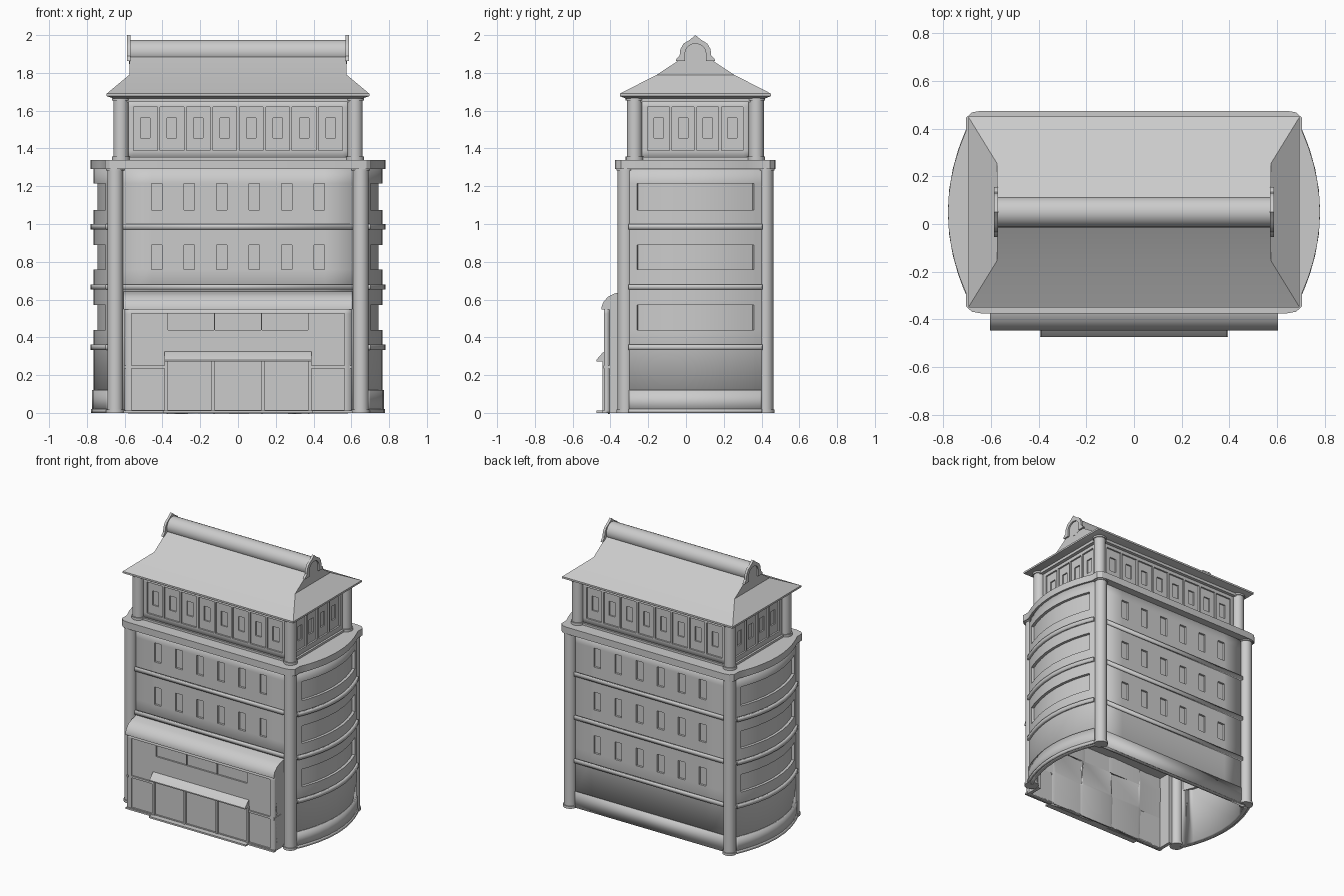
import bpy, bmesh, math
from mathutils import Matrix

cube = bpy.data.objects.get("Cube")
if cube:
    bpy.data.objects.remove(cube, do_unlink=True)

STONE = (0.6, 0.6, 0.6, 1)
mat = bpy.data.materials.new("light grey stone")
mat.use_nodes = True
mat.diffuse_color = STONE
mat.node_tree.nodes["Principled BSDF"].inputs["Base Color"].default_value = STONE

MID = 0.05          # depth centre of the building
made = []


def finish(name, bm, fix=True):
    if fix:
        bmesh.ops.recalc_face_normals(bm, faces=bm.faces[:])
    mesh = bpy.data.meshes.new(name)
    bm.to_mesh(mesh)
    bm.free()
    mesh.materials.append(mat)
    ob = bpy.data.objects.new(name, mesh)
    bpy.context.collection.objects.link(ob)
    made.append(ob)
    return ob


def prism(name, pts, lo, hi, along_x=False):
    """Extrude an outline upwards, or a (y, z) outline along x."""
    bm = bmesh.new()
    place = (lambda a, b, h: (h, a, b)) if along_x else (lambda a, b, h: (a, b, h))
    low = [bm.verts.new(place(a, b, lo)) for a, b in pts]
    top = [bm.verts.new(place(a, b, hi)) for a, b in pts]
    bm.faces.new(low)
    bm.faces.new(top)
    for i in range(len(pts)):
        j = (i + 1) % len(pts)
        bm.faces.new((low[i], low[j], top[j], top[i]))
    return finish(name, bm)


def box(name, x0, x1, y0, y1, z0, z1):
    return prism(name, [(x0, y0), (x1, y0), (x1, y1), (x0, y1)], z0, z1)


def wall(name, plan, u0, u1, z0, z1, cuts=(), extra=(), thick=0.03, out=False):
    """Wall following plan(u); each cut level is (rectangles, depth) sunk into it."""
    us, zs = {u0, u1, *extra}, {z0, z1}
    for rects, _ in cuts:
        for a, b, c, d in rects:
            us.update((a, b))
            zs.update((c, d))
    us, zs = sorted(us), sorted(zs)
    bm = bmesh.new()
    grid = [[bm.verts.new((*plan(u), z)) for z in zs] for u in us]
    cells = []
    for i in range(len(us) - 1):
        for j in range(len(zs) - 1):
            f = bm.faces.new((grid[i][j], grid[i + 1][j], grid[i + 1][j + 1], grid[i][j + 1]))
            cells.append((f, (us[i] + us[i + 1]) / 2, (zs[j] + zs[j + 1]) / 2))
    bm.normal_update()
    for rects, depth in cuts:
        sunk = [f for f, u, z in cells
                if any(a < u < b and c < z < d for a, b, c, d in rects)]
        bmesh.ops.inset_region(bm, faces=sunk, thickness=0, depth=-depth, use_even_offset=True)
    ob = finish(name, bm, fix=False)
    mod = ob.modifiers.new("Thickness", "SOLIDIFY")
    mod.thickness = thick
    mod.offset = 1 if out else -1
    return ob


def turned(plan):
    """The same wall on the opposite side of the building."""
    def other(u):
        x, y = plan(u)
        return -x, 2 * MID - y
    return other


def column(name, x, y, z0, z1, r, foot):
    bm = bmesh.new()
    for lo, hi, rad in ((z0, z1, r), (z0, z0 + 0.018, foot), (z1 - 0.018, z1, foot)):
        bmesh.ops.create_cone(bm, cap_ends=True, segments=24, radius1=rad, radius2=rad,
                              depth=hi - lo, matrix=Matrix.Translation((x, y, (lo + hi) / 2)))
    return finish(name, bm)


def bulge(y):
    return 0.69 + 0.075 * (1 - ((y - MID) / 0.34) ** 2)


# Main block: flat front and back, bowed ends
def front(u):
    return u, -0.32


def end(u):
    return bulge(u), u


STOREYS = [(0.44, 0.57), (0.76, 0.89), (1.075, 1.215)]
LEDGES = [0.333, 0.653, 0.972]
COLS = [-0.43, -0.258, -0.086, 0.086, 0.258, 0.43]


def windows(levels):
    return [(x - 0.028, x + 0.028, a, b) for a, b in levels for x in COLS]


wall("front_wall", front, -0.65, 0.65, 0.55, 1.3, [(windows(STOREYS[1:]), 0.015)])
wall("back_wall", turned(front), -0.65, 0.65, 0, 1.3, [(windows(STOREYS), 0.015)])
arc = [MID + 0.36 * math.sin(math.radians(a)) for a in range(-75, 76, 15)]
for side, plan in (("left", end), ("right", turned(end))):
    bays = [(-0.26, 0.36, a, b) for a, b in STOREYS]
    wall(side + "_bowed_wall", plan, -0.31, 0.41, 0, 1.3, [(bays, 0.02)], arc)
    wall(side + "_plinth", plan, -0.29, 0.39, 0, 0.12, extra=arc, thick=0.008, out=True)
    wall(side + "_foot", plan, -0.29, 0.39, 0, 0.02, extra=arc, thick=0.014, out=True)
    for z in LEDGES:
        wall(side + "_ledge", plan, -0.295, 0.395, z, z + 0.028, extra=arc, thick=0.016, out=True)
for z in LEDGES:
    wall("back_ledge", turned(front), -0.61, 0.61, z, z + 0.028, thick=0.015, out=True)
    if z > 0.5:
        wall("front_ledge", front, -0.61, 0.61, z, z + 0.028, thick=0.015, out=True)
wall("back_plinth", turned(front), -0.61, 0.61, 0, 0.12, thick=0.005, out=True)

# Parapet slab with rounded corners
half = [(0.64, -0.375), (0.68, -0.368), (0.705, -0.345)]
half += [(bulge(y) + 0.015, y) for y in [-0.29 + 0.068 * i for i in range(11)]]
half += [(x, 2 * MID - y) for x, y in reversed(half[:3])]
prism("parapet", half + [(-x, y) for x, y in reversed(half)], 1.29, 1.34)

# Corner columns of both tiers
for sx in (-1, 1):
    for sy in (-1, 1):
        column("corner_column", sx * 0.65, MID + sy * 0.37, 0, 1.3, 0.042, 0.048)
        column("upper_column", sx * 0.62, MID + sy * 0.322, 1.34, 1.672, 0.04, 0.047)


# Upper storey with framed panels
def upper_front(u):
    return u, MID - 0.322


def upper_end(u):
    return 0.62, u


def panels(centres, w):
    big = [(c - w, c + w, 1.39, 1.62) for c in centres]
    small = [(c - 0.025, c + 0.025, 1.455, 1.56) for c in centres]
    return [(big, 0.012), (small, 0.01)]


long_side = panels([-0.49 + 0.14 * i for i in range(8)], 0.063)
short_side = panels([MID - 0.195 + 0.13 * i for i in range(4)], 0.058)
for label, turn in (("front", lambda p: p), ("back", turned)):
    wall("upper_" + label + "_wall", turn(upper_front), -0.62, 0.62, 1.34, 1.67, long_side)
for label, turn in (("left", lambda p: p), ("right", turned)):
    wall("upper_" + label + "_wall", turn(upper_end), MID - 0.322, MID + 0.322,
         1.34, 1.67, short_side)
box("cornice", -0.645, 0.645, MID - 0.345, MID + 0.345, 1.645, 1.67)
box("upper_base", -0.635, 0.635, MID - 0.335, MID + 0.335, 1.335, 1.355)

# Hipped roof lofted from rectangles
bm = bmesh.new()
rings = []
for hx, hy, z in ((0.66, 0.37, 1.665), (0.695, 0.4, 1.677), (0.695, 0.4, 1.69),
                  (0.575, 0.205, 1.79), (0.575, 0.06, 1.885)):
    rings.append([bm.verts.new((sx * hx, MID + sy * hy, z))
                  for sx, sy in ((-1, -1), (1, -1), (1, 1), (-1, 1))])
for a, b in zip(rings, rings[1:]):
    for i in range(4):
        j = (i + 1) % 4
        bm.faces.new((a[i], a[j], b[j], b[i]))
bm.faces.new(rings[0])
bm.faces.new(rings[-1])
finish("roof", bm)

# Ridge roll and arched gable ornaments
roll = [(MID + 0.064 * math.cos(math.radians(a)), 1.911 + 0.064 * math.sin(math.radians(a)))
        for a in range(0, 360, 15)]
prism("ridge_roll", roll, -0.576, 0.576, True)
outer = [(0.105, 1.862), (0.1, 1.876), (0.084, 1.89), (0.08, 1.925),
         (0.063, 1.955), (0.03, 1.975), (0, 2.0)]
inner = [(0.055 * math.cos(math.radians(a)), 1.905 + 0.05 * math.sin(math.radians(a)))
         for a in range(180, -1, -20)]
arch = [(MID + y, z) for y, z in outer] + [(MID - y, z) for y, z in reversed(outer[:-1])]
arch += [(MID - 0.055, 1.862)] + [(MID + y, z) for y, z in inner] + [(MID + 0.055, 1.862)]
for sx in (-1, 1):
    prism("gable_ornament", arch, *sorted((sx * 0.57, sx * 0.587)), True)


# Entrance bay
def bay(u):
    return u, -0.435


level1 = [(-0.565, 0.565, 0.25, 0.525), (-0.565, -0.39, 0.015, 0.235), (0.39, 0.565, 0.015, 0.235),
          (-0.375, -0.14, 0.015, 0.25), (-0.125, 0.125, 0.015, 0.25), (0.14, 0.375, 0.015, 0.25)]
panes = [(c - 0.122, c + 0.122, 0.44, 0.525) for c in (-0.248, 0, 0.248)]
wall("entrance_wall", bay, -0.6, 0.6, 0, 0.56, [(level1, 0.01), (panes, 0.012)])
for sx in (-1, 1):
    a, b = sorted((sx * 0.575, sx * 0.6))
    box("entrance_side", a, b, -0.434, -0.31, 0, 0.56)
    a, b = sorted((sx * 0.59, sx * 0.604))
    box("entrance_side_rail", a, b, -0.437, -0.36, 0.235, 0.25)
for x in (-0.382, -0.132, 0.132, 0.382):
    box("door_post", x - 0.008, x + 0.008, -0.442, -0.425, 0.01, 0.28)
box("doorstep", -0.395, 0.395, -0.475, -0.42, 0, 0.012)
box("entrance_footing", -0.605, 0.605, -0.445, -0.42, 0, 0.012)
prism("door_canopy", [(-0.475, 0.272), (-0.43, 0.272), (-0.43, 0.325), (-0.44, 0.32),
                      (-0.475, 0.28)], -0.39, 0.39, True)
prism("entrance_awning", [(-0.447, 0.547), (-0.447, 0.562), (-0.436, 0.59), (-0.41, 0.617),
                          (-0.375, 0.633), (-0.31, 0.645), (-0.31, 0.547)], -0.605, 0.605, True)

# Smooth round parts, keep hard edges
bpy.ops.object.select_all(action="DESELECT")
for ob in made:
    ob.select_set(True)
bpy.context.view_layer.objects.active = made[0]
bpy.ops.object.shade_smooth_by_angle(angle=math.radians(30))
